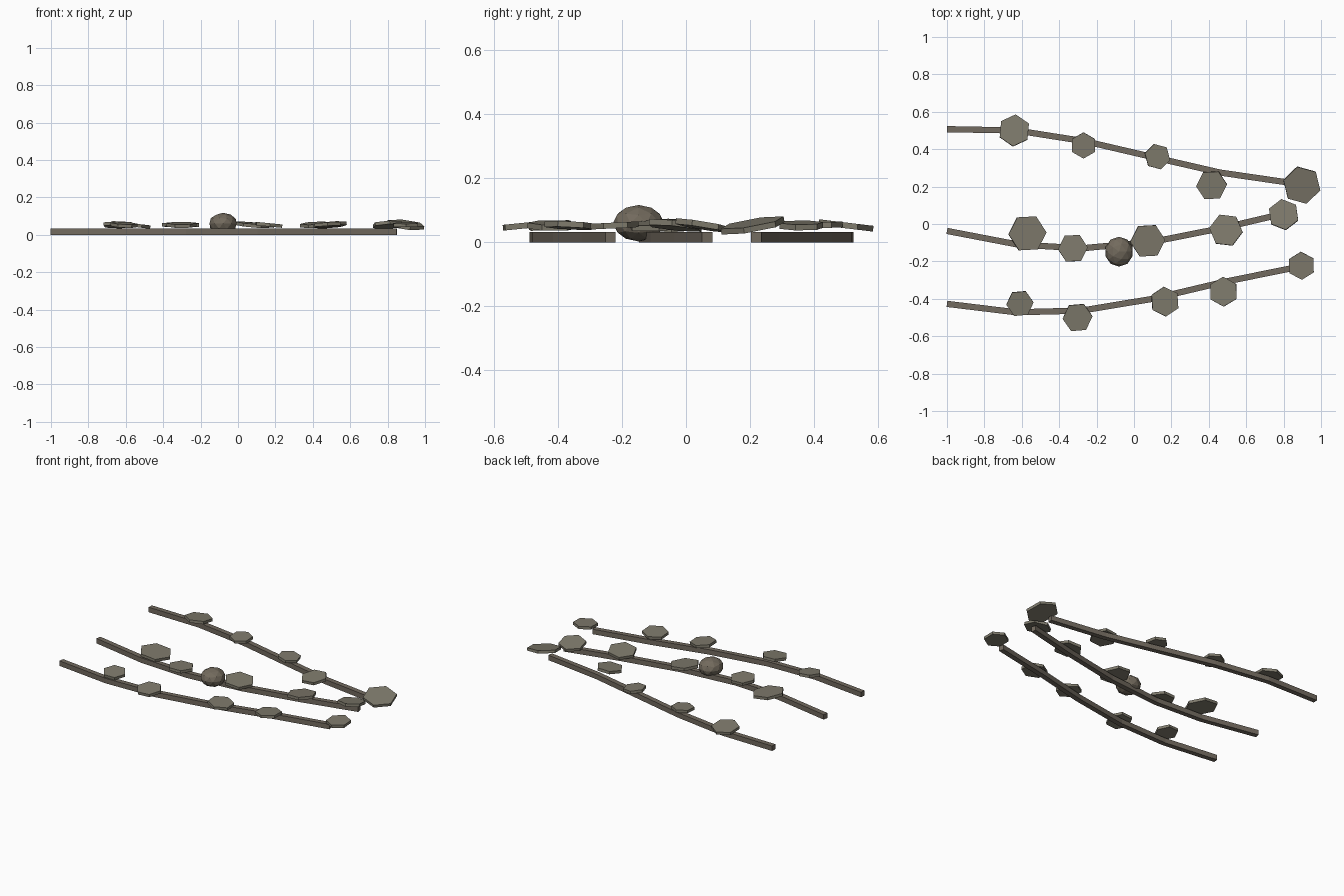
import bpy, bmesh, math
from mathutils import Vector, Matrix

if "Cube" in bpy.data.objects:
    bpy.data.objects.remove(bpy.data.objects["Cube"])


def material(name, rgb):
    m = bpy.data.materials.new(name)
    m.diffuse_color = (*rgb, 1)
    m.use_nodes = True
    m.node_tree.nodes["Principled BSDF"].inputs["Base Color"].default_value = m.diffuse_color
    return m


STEM = material("stem_brown", (0.17, 0.145, 0.115))
LEAF = material("leaf_olive", (0.21, 0.195, 0.15))
POD = material("pod_brown", (0.17, 0.145, 0.11))


def add_object(name, bm, mat):
    bmesh.ops.recalc_face_normals(bm, faces=bm.faces)
    me = bpy.data.meshes.new(name)
    bm.to_mesh(me)
    bm.free()
    me.materials.append(mat)
    ob = bpy.data.objects.new(name, me)
    bpy.context.collection.objects.link(ob)
    return ob


def stem(name, path, width=0.033, height=0.033):
    # square bar swept along a flat path
    bm = bmesh.new()
    pts = [Vector((x, y, 0)) for x, y in path]
    rings = []
    for i, p in enumerate(pts):
        d = (pts[min(i + 1, len(pts) - 1)] - pts[max(i - 1, 0)]).normalized()
        side = Vector((-d.y, d.x, 0)) * width / 2
        up = Vector((0, 0, height))
        rings.append([bm.verts.new(v) for v in
                      (p - side, p + side, p + side + up, p - side + up)])
    for a, b in zip(rings, rings[1:]):
        for k in range(4):
            n = (k + 1) % 4
            bm.faces.new((a[k], a[n], b[n], b[k]))
    bm.faces.new(rings[0])
    bm.faces.new(rings[-1])
    add_object(name, bm, STEM)


def leaf(name, x, y, r, angle, sx, sy):
    # thin six-sided plate; sx and sy are its slopes along x and y
    bm = bmesh.new()
    bmesh.ops.create_cone(bm, cap_ends=True, segments=6, radius1=r,
                          radius2=r, depth=0.018)
    ob = add_object(name, bm, LEAF)
    tilt = Vector((0, 0, 1)).rotation_difference(Vector((-sx, -sy, 1)))
    # cone vertices start on the y axis
    ob.matrix_world = (Matrix.Translation((x, y, 0.053))
                       @ tilt.to_matrix().to_4x4()
                       @ Matrix.Rotation(math.radians(angle - 90), 4, 'Z'))


# three trailing stems
stem("back_stem", [(-1, 0.507), (-0.63, 0.5), (-0.26, 0.442),
                   (0.10, 0.358), (0.46, 0.275), (0.845, 0.219)])
stem("middle_stem", [(-1, -0.037), (-0.62, -0.11), (-0.28, -0.13),
                     (0.10, -0.095), (0.48, -0.02), (0.845, 0.066)])
stem("front_stem", [(-1, -0.427), (-0.63, -0.472), (-0.28, -0.463),
                    (0.10, -0.40), (0.48, -0.31), (0.845, -0.236)])

# leaves: x, y, radius, corner angle, slope x, slope y
LEAVES = {
    "back": [(-0.64, 0.50, 0.086, 25, 0.0, -0.12),
             (-0.27, 0.42, 0.07, 30, 0.0, 0.05),
             (0.125, 0.36, 0.07, 45, -0.1, 0.0),
             (0.415, 0.207, 0.083, 3, 0.05, 0.1),
             (0.897, 0.208, 0.103, 44, -0.12, 0.17)],
    "middle": [(-0.57, -0.05, 0.102, 3, -0.12, 0.0),
               (-0.327, -0.13, 0.08, 3, 0.0, -0.05),
               (0.073, -0.09, 0.094, 3, -0.1, 0.05),
               (0.492, -0.033, 0.09, 53, 0.08, -0.1),
               (0.80, 0.05, 0.084, 38, 0.05, -0.16)],
    "front": [(-0.61, -0.425, 0.073, 5, -0.05, 0.1),
              (-0.302, -0.5, 0.08, 5, 0.0, 0.1),
              (0.165, -0.415, 0.08, 34, -0.1, 0.0),
              (0.478, -0.362, 0.08, 31, 0.05, -0.05),
              (0.895, -0.223, 0.075, 32, 0.0, 0.05)],
}
for row, items in LEAVES.items():
    for i, item in enumerate(items, 1):
        leaf(f"{row}_leaf_{i}", *item)

# faceted seed pod on the middle stem
bm = bmesh.new()
bmesh.ops.create_icosphere(bm, subdivisions=2, radius=1)
pod = add_object("seed_pod", bm, POD)
pod.location = (-0.08, -0.148, 0.06)
pod.scale = (0.076, 0.08, 0.057)
